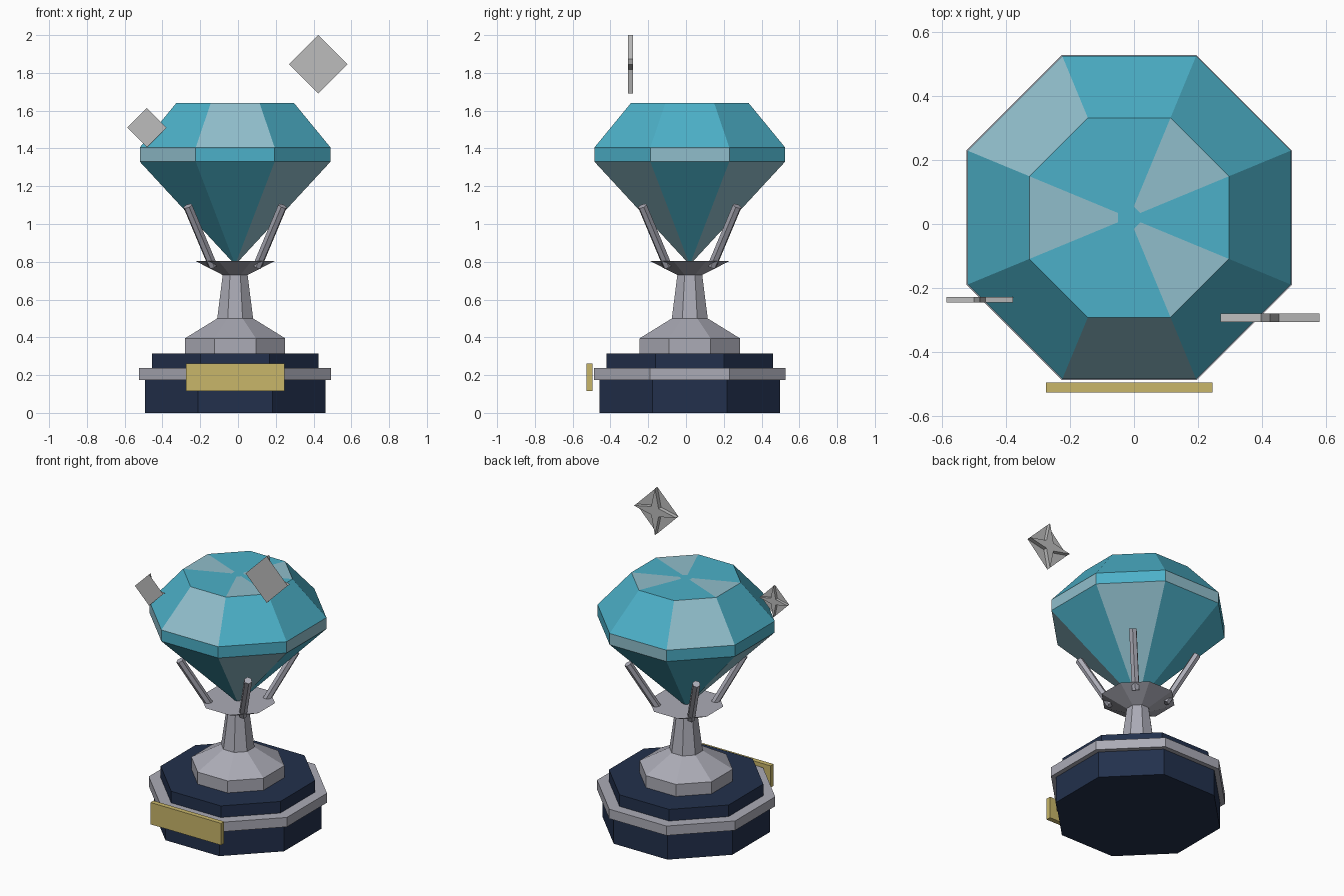
import bpy, bmesh, math
from mathutils import Vector

old = bpy.data.objects.get("Cube")
if old:
    bpy.data.objects.remove(old, do_unlink=True)

AXIS = Vector((-0.015, 0.02, 0))


def material(name, hex_code):
    def linear(c):
        return c / 12.92 if c <= 0.04045 else ((c + 0.055) / 1.055) ** 2.4
    rgb = [linear(v / 255) for v in bytes.fromhex(hex_code)]
    mat = bpy.data.materials.new(name)
    mat.use_nodes = True
    mat.diffuse_color = (*rgb, 1)
    bsdf = mat.node_tree.nodes["Principled BSDF"]
    bsdf.inputs["Base Color"].default_value = (*rgb, 1)
    bsdf.inputs["Roughness"].default_value = 0.6
    return mat


TEAL = material("teal gem", "4CB0C8")
PALE = material("pale gem", "90BECB")
SILVER = material("silver", "ABABB6")
SPARKLE = material("sparkle grey", "BCBCBC")
NAVY = material("navy", "22304C")
GOLD = material("gold", "C8B66A")


def finish(name, bm, *mats):
    bmesh.ops.recalc_face_normals(bm, faces=bm.faces)
    mesh = bpy.data.meshes.new(name)
    bm.to_mesh(mesh)
    bm.free()
    for m in mats:
        mesh.materials.append(m)
    obj = bpy.data.objects.new(name, mesh)
    bpy.context.collection.objects.link(obj)
    return obj


def octagon_loft(name, profile, *mats, rule=None):
    """Eight-sided solid through (apothem, height) pairs; rule(band, side) picks the colour."""
    bm = bmesh.new()
    rings = []
    for apothem, z in profile:
        r = apothem / math.cos(math.pi / 8)
        rings.append([bm.verts.new(AXIS + Vector((r * math.cos(a), r * math.sin(a), z)))
                      for a in (math.pi / 8 + k * math.pi / 4 for k in range(8))])
    for band, (low, high) in enumerate(zip(rings, rings[1:])):
        for k in range(8):
            n = (k + 1) % 8
            face = bm.faces.new((low[k], low[n], high[n], high[k]))
            if rule:
                face.material_index = rule(band, k)
    bm.faces.new(rings[0][::-1])
    bm.faces.new(rings[-1])
    return finish(name, bm, *mats)


# Plinth with its trim band
octagon_loft("plinth_lower", [(0.478, 0), (0.478, 0.2)], NAVY)
octagon_loft("plinth_upper", [(0.44, 0.2), (0.44, 0.315)], NAVY)
octagon_loft("trim_band", [(0.508, 0.175), (0.508, 0.238)], SILVER)

# Silver stand
octagon_loft("foot", [(0.265, 0.315), (0.265, 0.395), (0.095, 0.5)], SILVER)
octagon_loft("stem", [(0.095, 0.5), (0.066, 0.73)], SILVER)
octagon_loft("cup", [(0.066, 0.73), (0.212, 0.805)], SILVER)

# Gem: every third facet is pale, shifting by one on each band
octagon_loft("gem", [(0.015, 0.8), (0.505, 1.33), (0.505, 1.405), (0.312, 1.64), (0.035, 1.64)],
             TEAL, PALE, rule=lambda band, side: int(side % 3 == band % 3))

# Four prongs on the diagonals
for i in range(4):
    a = math.pi / 4 + i * math.pi / 2
    out = Vector((math.cos(a), math.sin(a), 0))
    start = AXIS + out * 0.165 + Vector((0, 0, 0.775))
    end = AXIS + out * 0.355 + Vector((0, 0, 1.095))
    bm = bmesh.new()
    bmesh.ops.create_cone(bm, cap_ends=True, segments=6, radius1=0.025, radius2=0.025,
                          depth=(end - start).length)
    prong = finish(f"prong_{i + 1}", bm, SILVER)
    prong.location = (start + end) / 2
    prong.rotation_mode = "QUATERNION"
    prong.rotation_quaternion = (end - start).to_track_quat("Z", "Y")

# Blank plaque
bm = bmesh.new()
bmesh.ops.create_cube(bm, size=1)
bmesh.ops.scale(bm, vec=(0.52, 0.032, 0.145), verts=bm.verts)
bmesh.ops.translate(bm, vec=(-0.015, -0.511, 0.188), verts=bm.verts)
finish("plaque", bm, GOLD)


def sparkle(name, centre, radius, depth):
    """Flat diamond in front, four-pointed star raised behind it."""
    bm = bmesh.new()
    layers = []
    for y in (-depth / 2, depth / 2):
        layer = []
        for k in range(8):
            r = radius * (0.25 if k % 2 else 1)
            a = k * math.pi / 4
            layer.append(bm.verts.new(Vector(centre) + Vector((r * math.cos(a), y, r * math.sin(a)))))
        layers.append(layer)
    front, back = layers
    for k in range(8):
        n = (k + 1) % 8
        bm.faces.new((front[k], front[n], back[n], back[k]))
    bm.faces.new(front[::-1])
    bm.faces.new(back)
    # Web filling the corners between the points
    for k in range(0, 8, 2):
        bm.faces.new((front[k], front[k + 1], front[(k + 2) % 8]))
    return finish(name, bm, SPARKLE)


sparkle("large_sparkle", (0.425, -0.293, 1.845), 0.155, 0.026)
sparkle("small_sparkle", (-0.482, -0.237, 1.51), 0.104, 0.018)
